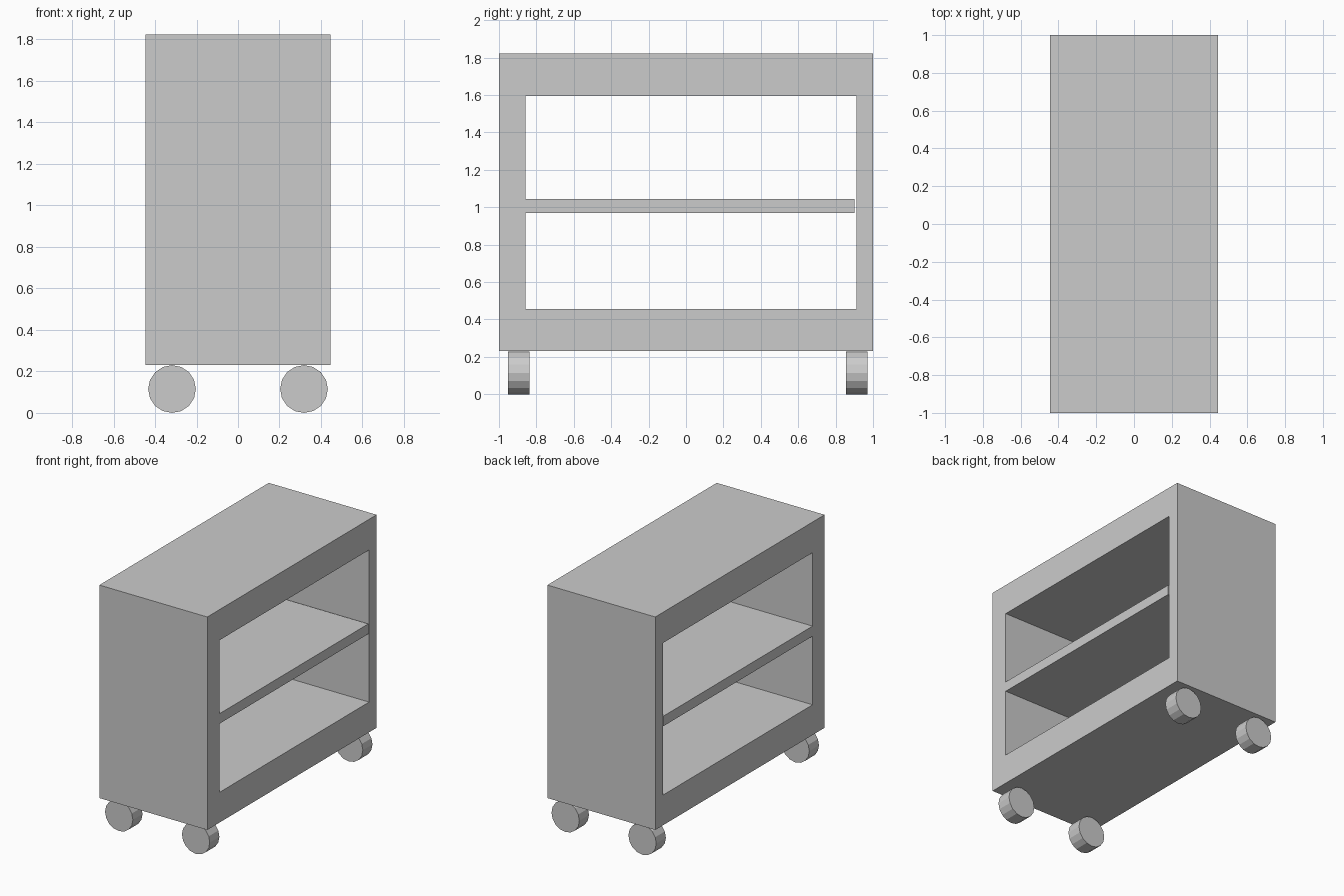
import bpy, bmesh, math
from mathutils import Vector

if "Cube" in bpy.data.objects:
    bpy.data.objects.remove(bpy.data.objects["Cube"])

HALF_W = 0.446


def prism(name, loops, x0, x1):
    """Fill (y, z) outlines, inner loops being holes, and extrude along x."""
    bm = bmesh.new()
    edges = []
    for loop in loops:
        vs = [bm.verts.new((x0, y, z)) for y, z in loop]
        edges += [bm.edges.new((a, b)) for a, b in zip(vs, vs[1:] + vs[:1])]
    bmesh.ops.triangle_fill(bm, edges=edges, use_beauty=True, normal=(1, 0, 0))
    ext = bmesh.ops.extrude_face_region(bm, geom=bm.faces[:])
    moved = [g for g in ext["geom"] if isinstance(g, bmesh.types.BMVert)]
    bmesh.ops.translate(bm, verts=moved, vec=Vector((x1 - x0, 0, 0)))
    bmesh.ops.recalc_face_normals(bm, faces=bm.faces[:])
    mesh = bpy.data.meshes.new(name)
    bm.to_mesh(mesh)
    bm.free()
    obj = bpy.data.objects.new(name, mesh)
    bpy.context.collection.objects.link(obj)
    return obj


# Open cabinet: frame with a shelf reaching from the front wall nearly to the back wall
outer = [(-1, 0.231), (1, 0.231), (1, 1.823), (-1, 1.823)]
opening = [(-0.858, 0.457), (0.911, 0.457), (0.911, 1.594), (-0.858, 1.594),
           (-0.858, 1.045), (0.902, 1.045), (0.902, 0.97), (-0.858, 0.97)]
prism("cabinet_with_shelf", [outer, opening], -HALF_W, HALF_W)

# Four wheels with their axles along y
for end, y in (("front", -0.895), ("back", 0.913)):
    for side, x in (("left", -0.318), ("right", 0.318)):
        bpy.ops.mesh.primitive_cylinder_add(
            vertices=16, radius=0.115, depth=0.114,
            location=(x, y, 0.115), rotation=(math.pi / 2, 0, 0))
        bpy.context.object.name = f"{end}_{side}_wheel"
